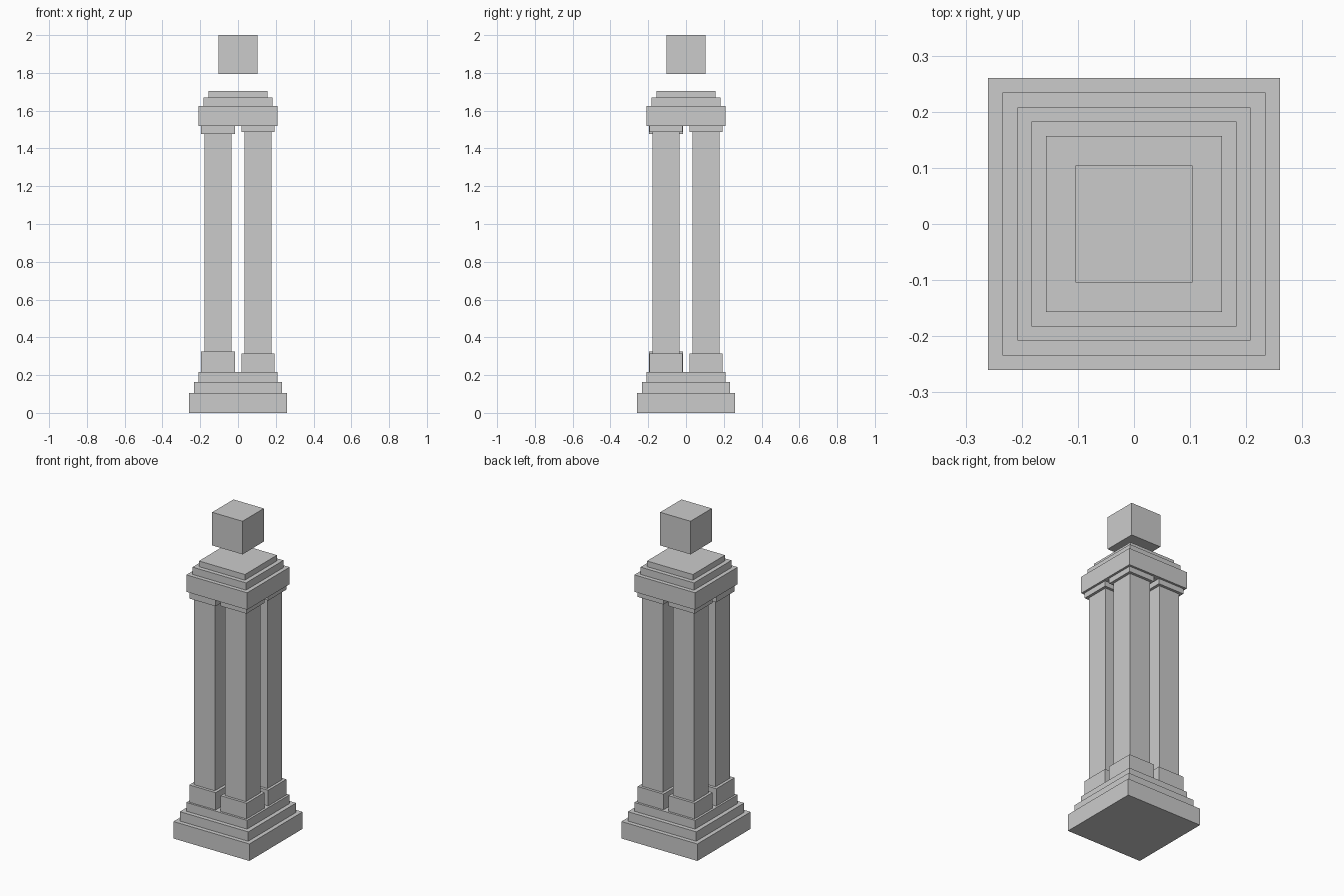
import bpy

if "Cube" in bpy.data.objects:
    bpy.data.objects.remove(bpy.data.objects["Cube"])


def block(name, half, z0, z1, x=0.0, y=0.0):
    """Square block of half-width `half` from z0 to z1."""
    bpy.ops.mesh.primitive_cube_add(size=1, location=(x, y, (z0 + z1) / 2))
    ob = bpy.context.object
    ob.name = name
    ob.scale = (2 * half, 2 * half, z1 - z0)
    bpy.ops.object.transform_apply(location=False, rotation=False, scale=True)
    return ob


# Stepped base
for i, (half, z0, z1) in enumerate([(0.26, 0.0, 0.105),
                                    (0.234, 0.105, 0.163),
                                    (0.208, 0.163, 0.217)]):
    block(f"base_step_{i + 1}", half, z0, z1)

# Four columns; the front left one has slightly taller end blocks
for sx, side in ((-1, "left"), (1, "right")):
    for sy, face in ((-1, "front"), (1, "back")):
        x, y = sx * 0.106, sy * 0.106
        extra = 0.01 if sx < 0 and sy < 0 else 0.0
        grow = extra * 0.15
        label = f"{face}_{side}"
        block(f"column_foot_{label}", 0.0885 + grow, 0.004, 0.314 + extra, x, y)
        block(f"column_shaft_{label}", 0.072, 0.31, 1.49, x, y)
        block(f"column_capital_{label}", 0.0885 + grow, 1.487 - extra, 1.525, x, y)

# Stepped top
for i, (half, z0, z1) in enumerate([(0.208, 1.52, 1.625),
                                    (0.183, 1.625, 1.67),
                                    (0.157, 1.67, 1.705)]):
    block(f"top_step_{i + 1}", half, z0, z1)

# Floating cube above the top
block("floating_cube", 0.104, 1.795, 2.0)
